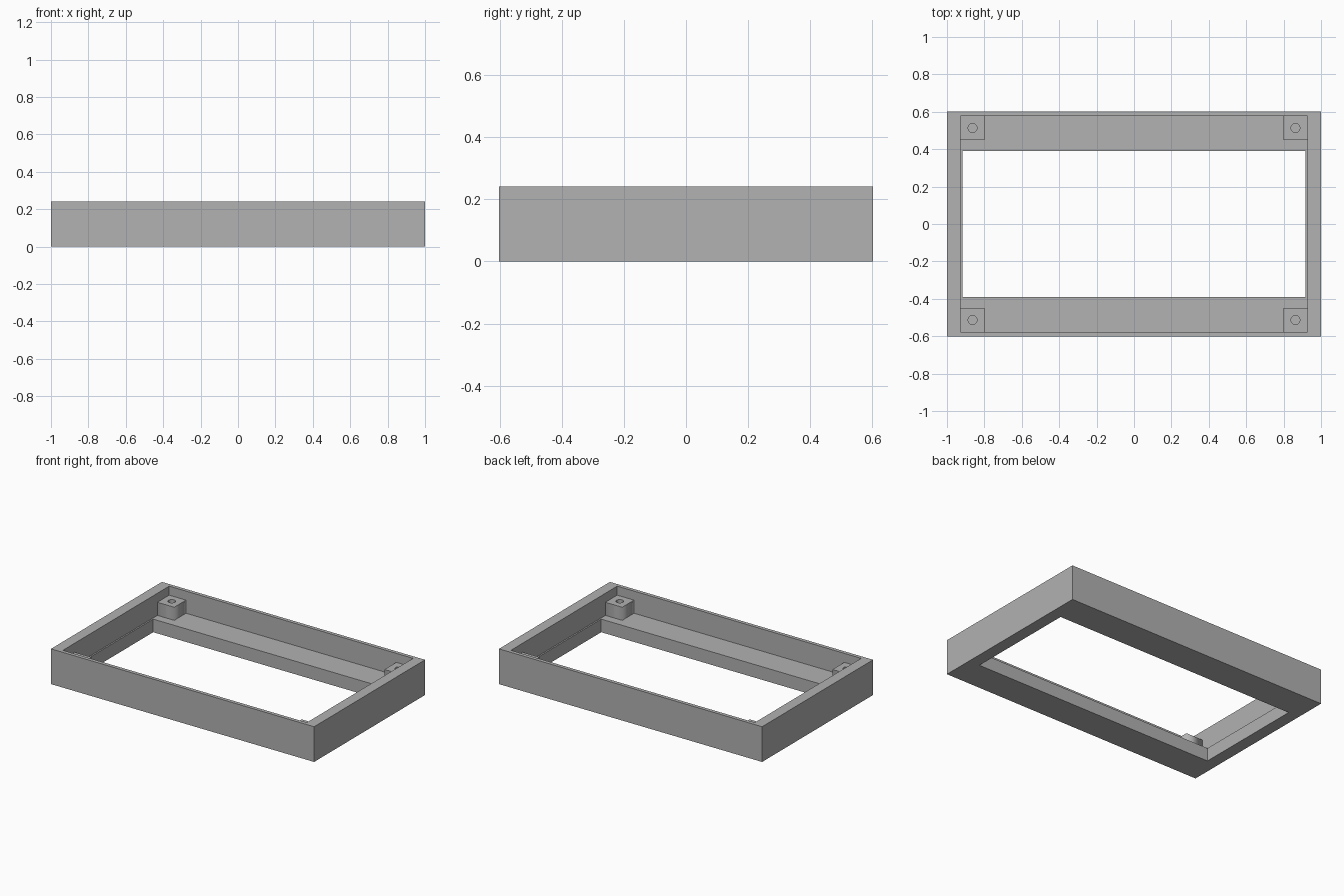
import bpy
import bmesh
from math import cos, sin, tau

cube = bpy.data.objects.get("Cube")
if cube:
    bpy.data.objects.remove(cube, do_unlink=True)

# Overall dimensions (half widths and heights)
OUTER = (1.0, 0.602)
CAVITY = (0.927, 0.577)
OPENING = (0.917, 0.389)
HEIGHT, LEDGE_Z, POST_Z = 0.242, 0.09, 0.18
POST, HOLE_R, HOLE_SIDES = 0.128, 0.024, 32

grey = bpy.data.materials.new("plain grey")
grey.use_nodes = True
colour = (0.445, 0.445, 0.445, 1)
grey.diffuse_color = colour
grey.node_tree.nodes["Principled BSDF"].inputs["Base Color"].default_value = colour


def corners(half, centre=(0, 0)):
    return [(centre[0] + sx * half[0], centre[1] + sy * half[1])
            for sx, sy in ((-1, -1), (1, -1), (1, 1), (-1, 1))]


def add_object(name, bm):
    bmesh.ops.remove_doubles(bm, verts=bm.verts, dist=0.0001)
    bmesh.ops.recalc_face_normals(bm, faces=bm.faces)
    mesh = bpy.data.meshes.new(name)
    bm.to_mesh(mesh)
    bm.free()
    mesh.materials.append(grey)
    obj = bpy.data.objects.new(name, mesh)
    bpy.context.collection.objects.link(obj)
    return obj


# Frame: rectangular loops joined around a closed stepped section
bm = bmesh.new()
section = [(OUTER, 0), (OUTER, HEIGHT), (CAVITY, HEIGHT),
           (CAVITY, LEDGE_Z), (OPENING, LEDGE_Z), (OPENING, 0)]
loops = [[bm.verts.new((x, y, z)) for x, y in corners(half)] for half, z in section]
for i, a in enumerate(loops):
    b = loops[(i + 1) % len(loops)]
    for j in range(4):
        k = (j + 1) % 4
        bm.faces.new((a[j], a[k], b[k], b[j]))
add_object("stepped_frame", bm)


# Corner posts: square outline with a screw hole, extruded from the ledge
def screw_post(name, cx, cy):
    curve = bpy.data.curves.new(name + "_outline", "CURVE")
    curve.dimensions = "2D"
    curve.fill_mode = "BOTH"
    curve.extrude = (POST_Z - LEDGE_Z) / 2
    circle = [(cx + HOLE_R * cos(tau * i / HOLE_SIDES),
               cy + HOLE_R * sin(tau * i / HOLE_SIDES)) for i in range(HOLE_SIDES)]
    for points in (corners((POST / 2, POST / 2), (cx, cy)), circle):
        spline = curve.splines.new("POLY")
        spline.points.add(len(points) - 1)
        for p, (x, y) in zip(spline.points, points):
            p.co = (x, y, 0, 1)
        spline.use_cyclic_u = True
    temp = bpy.data.objects.new(name + "_outline", curve)
    bm = bmesh.new()
    bm.from_mesh(temp.to_mesh())
    temp.to_mesh_clear()
    bpy.data.objects.remove(temp)
    bpy.data.curves.remove(curve)
    bmesh.ops.translate(bm, verts=bm.verts, vec=(0, 0, (LEDGE_Z + POST_Z) / 2))
    add_object(name, bm)


for side, sx in (("right", -1), ("left", 1)):
    for end, sy in (("front", -1), ("back", 1)):
        screw_post(f"{end}_{side}_screw_post",
                   sx * (CAVITY[0] - POST / 2), sy * (CAVITY[1] - POST / 2))
